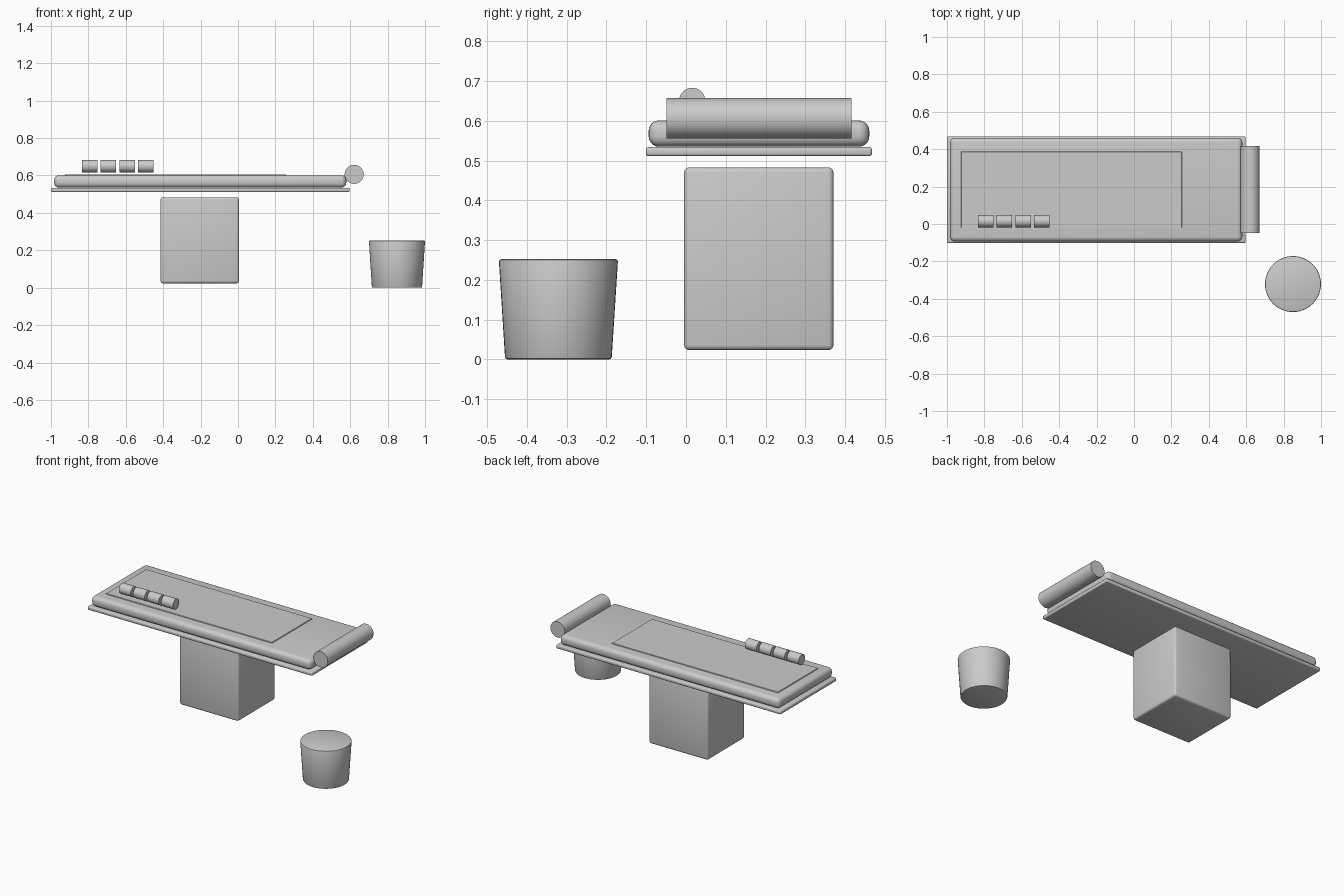
import bpy, math

if "Cube" in bpy.data.objects:
    bpy.data.objects.remove(bpy.data.objects["Cube"])


def finish(o, name, bevel, segs):
    o.name = name
    if bevel:
        m = o.modifiers.new("bevel", "BEVEL")
        m.width = bevel
        m.segments = segs
        m.limit_method = "ANGLE"
        m.angle_limit = math.radians(40)
        bpy.ops.object.modifier_apply(modifier=m.name)
    bpy.ops.object.shade_smooth_by_angle(angle=math.radians(35))
    return o


def box(name, x, y, z, bevel, segs=3):
    """Rounded box from (min, max) ranges."""
    bpy.ops.mesh.primitive_cube_add(size=1, location=[sum(r) / 2 for r in (x, y, z)])
    o = bpy.context.object
    o.scale = [r[1] - r[0] for r in (x, y, z)]
    bpy.ops.object.transform_apply(location=False, rotation=False, scale=True)
    return finish(o, name, bevel, segs)


def rod(name, center, r1, r2, length, rot=(0, 0, 0), bevel=0, segs=2):
    bpy.ops.mesh.primitive_cone_add(vertices=48, radius1=r1, radius2=r2, depth=length,
                                    location=center, rotation=rot)
    return finish(bpy.context.object, name, bevel, segs)


H = math.pi / 2

# pedestal, table board and padded mattress
box("pedestal", (-0.414, 0.005), (-0.005, 0.371), (0.023, 0.483), 0.013)
box("table_board", (-1.0, 0.597), (-0.101, 0.468), (0.511, 0.534), 0.007)
box("mattress", (-0.983, 0.579), (-0.094, 0.461), (0.535, 0.601), 0.026, 5)

# thin cover sheet lying on the mattress
box("cover_sheet", (-0.925, 0.256), (-0.02, 0.387), (0.595, 0.606), 0.002, 1)

# bolster at the right end
rod("bolster", (0.621, 0.184, 0.606), 0.051, 0.051, 0.465, rot=(H, 0, 0))

# row of small rolls
for i in range(4):
    rod(f"small_roll_{i + 1}", (-0.793 + 0.1 * i, 0.0155, 0.650),
        0.033, 0.033, 0.083, rot=(0, H, 0))

# tapered stool
rod("stool", (0.85, -0.321, 0.126), 0.134, 0.15, 0.252, bevel=0.006)
